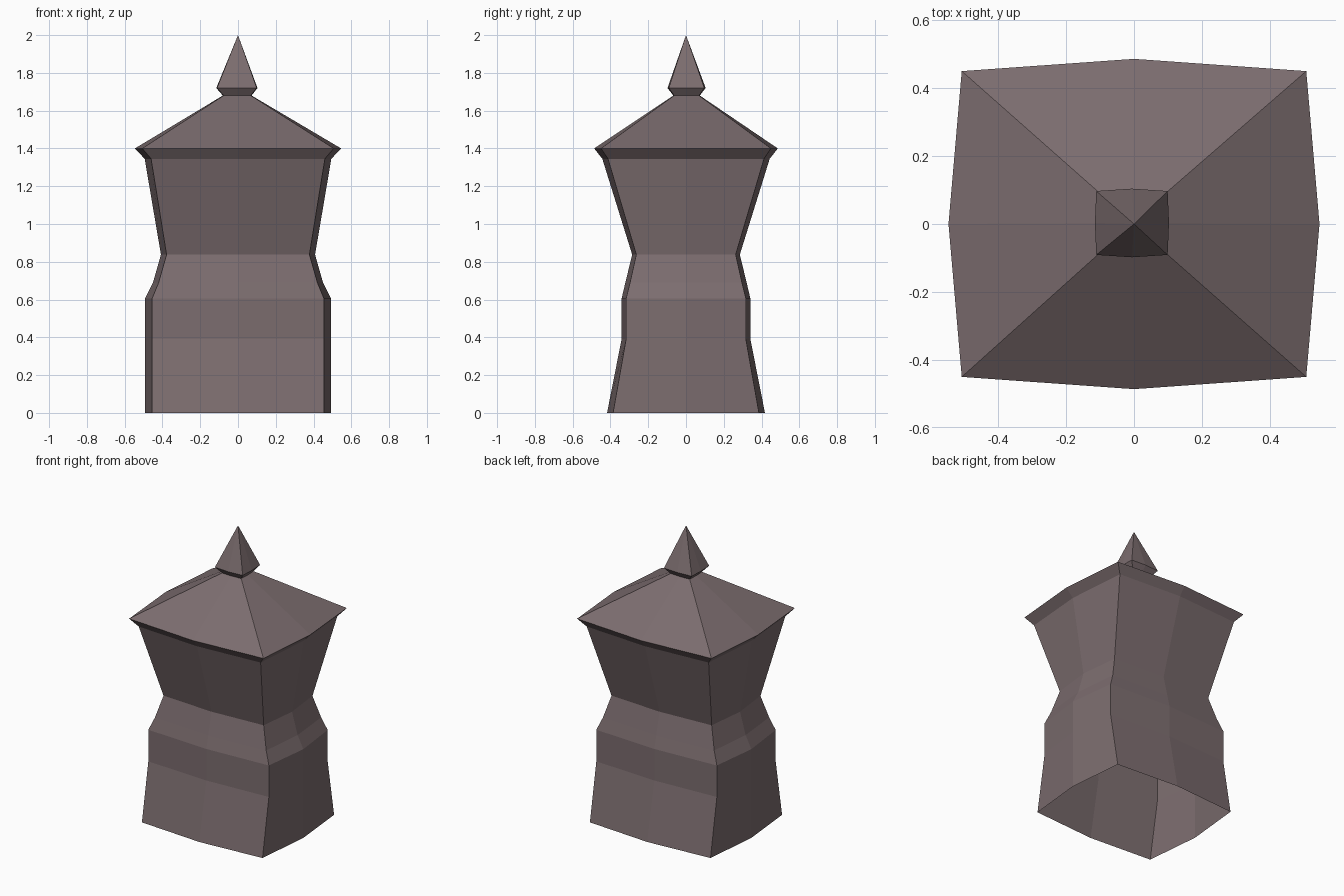
import bpy, bmesh

if "Cube" in bpy.data.objects:
    bpy.data.objects.remove(bpy.data.objects["Cube"])

stone = bpy.data.materials.new("grey brown stone")
stone.diffuse_color = (0.2, 0.152, 0.158, 1)
stone.use_nodes = True
stone.node_tree.nodes["Principled BSDF"].inputs["Base Color"].default_value = stone.diffuse_color


def loft(name, rings, apex=None):
    """Stack eight-point bulged squares.
    Ring: z, corner x, side-middle x, corner y, side-middle y, x offset, y offset."""
    bm = bmesh.new()
    prev = None
    for z, cx, mx, cy, my, ox, oy in rings:
        pts = [(-cx, -cy), (0, -my), (cx, -cy), (mx, 0),
               (cx, cy), (0, my), (-cx, cy), (-mx, 0)]
        ring = [bm.verts.new((x + ox, y + oy, z)) for x, y in pts]
        if prev:
            for i in range(8):
                j = (i + 1) % 8
                bm.faces.new((prev[i], prev[j], ring[j], ring[i]))
        prev = ring
    if apex:
        tip = bm.verts.new(apex)
        for i in range(8):
            bm.faces.new((prev[i], prev[(i + 1) % 8], tip))
    mesh = bpy.data.meshes.new(name)
    bm.to_mesh(mesh)
    bm.free()
    mesh.materials.append(stone)
    obj = bpy.data.objects.new(name, mesh)
    bpy.context.collection.objects.link(obj)


# waisted body, open underneath
loft("body", [
    (0.00, 0.455, 0.493, 0.386, 0.418, 0, 0),
    (0.39, 0.455, 0.493, 0.317, 0.341, 0, 0),
    (0.605, 0.455, 0.493, 0.317, 0.341, 0, 0),
    (0.69, 0.42, 0.45, 0.296, 0.321, 0, 0),
    (0.838, 0.378, 0.408, 0.263, 0.285, 0, 0),
    (1.345, 0.46, 0.494, 0.413, 0.443, 0, 0),
])
# eaves and hipped roof
loft("roof", [
    (1.345, 0.46, 0.494, 0.413, 0.443, 0, 0),
    (1.40, 0.507, 0.546, 0.45, 0.486, 0, 0),
    (1.68, 0.072, 0.076, 0.066, 0.07, -0.004, 0.003),
])
# pointed finial
loft("finial", [
    (1.68, 0.072, 0.076, 0.066, 0.07, -0.004, 0.003),
    (1.72, 0.105, 0.109, 0.094, 0.101, -0.006, 0.003),
], apex=(0, 0, 2.0))
